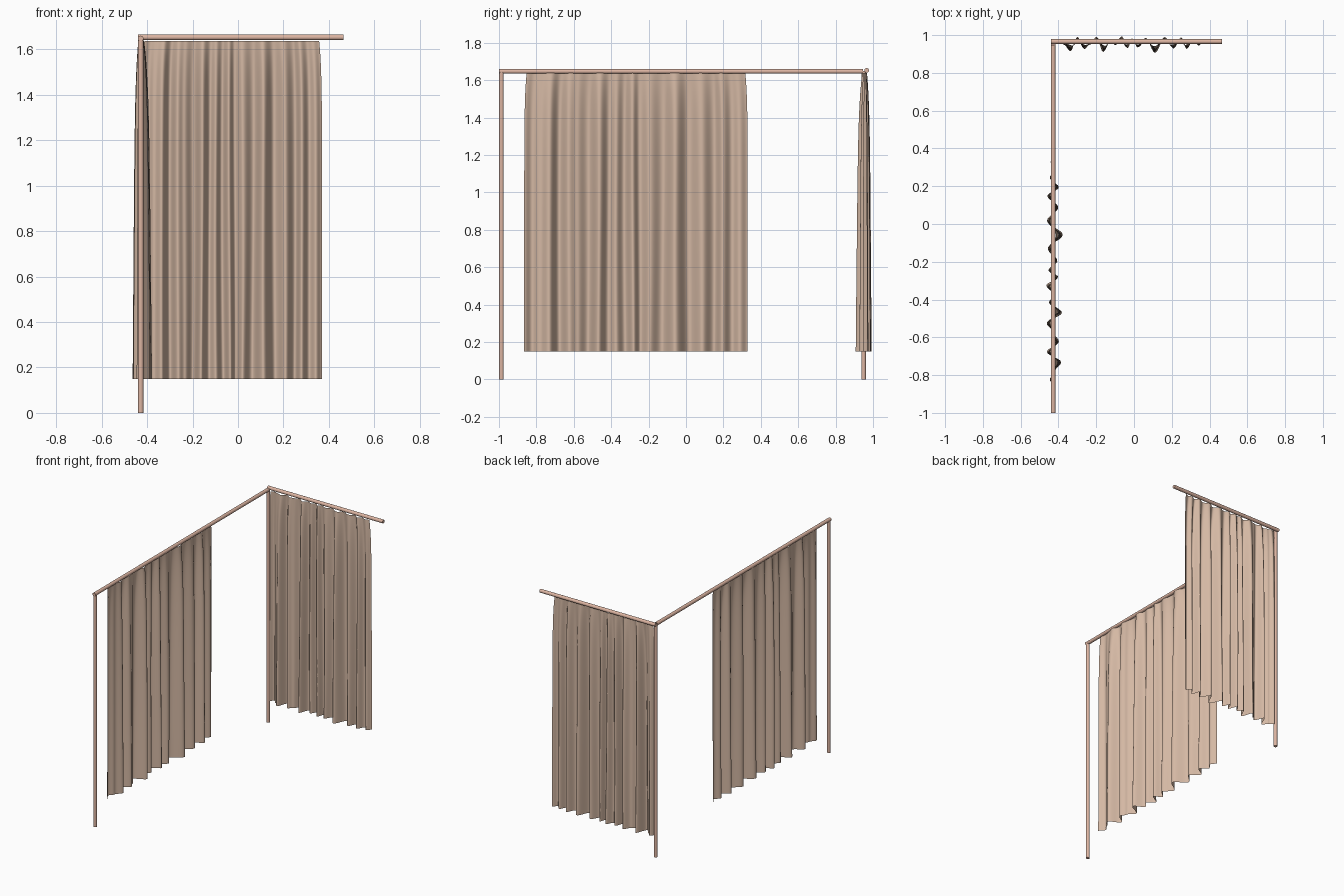
import bpy, math
from mathutils import Vector

if "Cube" in bpy.data.objects:
    bpy.data.objects.remove(bpy.data.objects["Cube"])


def material(name, color):
    m = bpy.data.materials.new(name)
    m.diffuse_color = (*color, 1)
    m.use_nodes = True
    m.node_tree.nodes["Principled BSDF"].inputs["Base Color"].default_value = m.diffuse_color
    return m


METAL = material("copper_rail", (0.72, 0.46, 0.36))
CLOTH = material("curtain_cloth", (0.66, 0.48, 0.37))


# Round bar between two points
def bar(name, a, b, r=0.0125):
    a, b = Vector(a), Vector(b)
    bpy.ops.mesh.primitive_cylinder_add(vertices=20, radius=r, depth=(b - a).length,
                                        location=(a + b) / 2)
    ob = bpy.context.object
    ob.name = name
    ob.rotation_euler = (b - a).to_track_quat('Z', 'Y').to_euler()
    ob.data.materials.append(METAL)
    bpy.ops.object.shade_smooth_by_angle()


# Pleat profile: position along the cloth, offset towards the viewer
FOLDS = [(0, .012), (.035, -.018), (.07, .008), (.113, .042), (.157, -.033),
         (.2, .03), (.235, .008), (.285, -.034), (.336, .046), (.38, -.022),
         (.412, .01), (.448, -.036), (.485, .026), (.515, -.025), (.56, .022),
         (.62, -.028), (.677, .05), (.735, -.032), (.795, .027), (.85, -.03),
         (.888, .03), (.93, -.018), (.965, .012), (1, -.014)]


def fold(u):
    for (u0, w0), (u1, w1) in zip(FOLDS, FOLDS[1:]):
        if u <= u1:
            t = (u - u0) / (u1 - u0)
            return w0 + (w1 - w0) * (1 - math.cos(math.pi * t)) / 2
    return FOLDS[-1][1]


# Pleated sheet hanging along direction `along`, folds pushed towards `out`
def curtain(name, origin, along, out, length, top=1.637, bottom=0.15, nu=184, nv=28):
    origin, along, out = Vector(origin), Vector(along), Vector(out)
    verts, faces = [], []
    for j in range(nv + 1):
        d = (j / nv) ** 1.4                      # 0 at the rail, 1 at the hem
        amp = 0.3 + 0.4 * (1 - math.exp(-d * 9)) + 0.3 * d
        inset = 0.013 * math.exp(-d * 12)
        for i in range(nu + 1):
            u = i / nu
            sway = 0.006 * d * math.sin(u * 23 + d * 3)
            s = inset + u * (length - 2 * inset) + sway * math.sin(math.pi * u)
            p = origin + along * s + out * (fold(u) * amp)
            p.z = top + (bottom - top) * d
            verts.append(p)
    for j in range(nv):
        for i in range(nu):
            a = j * (nu + 1) + i
            faces.append((a, a + nu + 1, a + nu + 2, a + 1))
    me = bpy.data.meshes.new(name)
    me.from_pydata(verts, [], faces)
    me.polygons.foreach_set("use_smooth", [True] * len(faces))
    me.materials.append(CLOTH)
    ob = bpy.data.objects.new(name, me)
    bpy.context.collection.objects.link(ob)


# Rail frame
X = -0.428
bar("front_post", (X, -0.987, 0), (X, -0.987, 1.65))
bar("corner_post", (X, 0.95, 0), (X, 0.95, 1.65))
bar("side_rail", (X, -1.0, 1.647), (X, 0.945, 1.647))
bar("back_rail", (-0.44, 0.966, 1.652), (0.465, 0.966, 1.652))

# Curtains
curtain("side_curtain", (X, -0.865, 0), (0, 1, 0), (1, 0, 0), 1.195)
curtain("back_curtain", (-0.425, 0.957, 0), (1, 0, 0), (0, -1, 0), 0.795)
